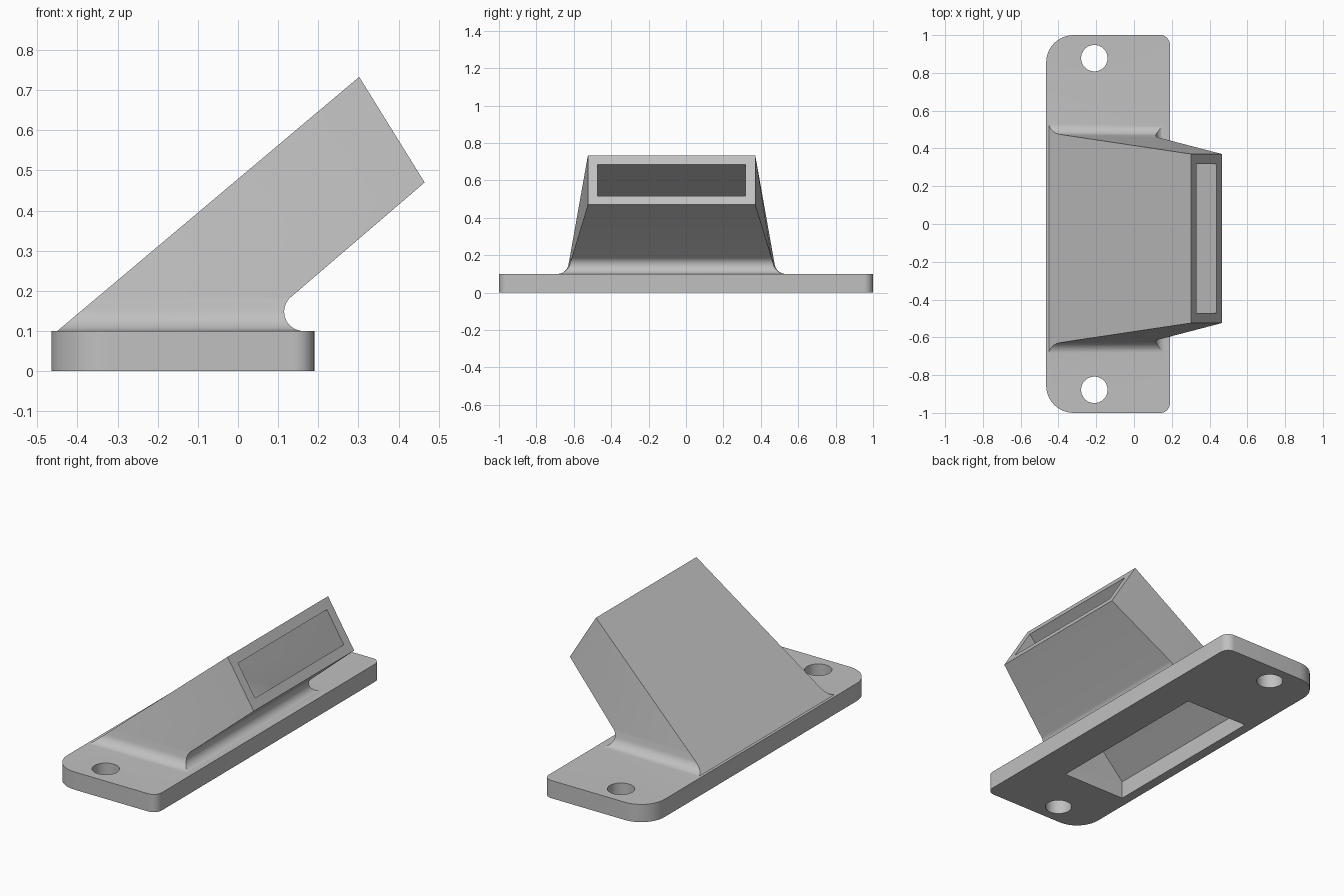
import bpy
import math

old = bpy.data.objects.get("Cube")
if old:
    bpy.data.objects.remove(old, do_unlink=True)

# Single plain colour
grey = bpy.data.materials.new("plain grey")
grey.use_nodes = True
colour = (0.53, 0.53, 0.53, 1)
grey.diffuse_color = colour
grey.node_tree.nodes["Principled BSDF"].inputs["Base Color"].default_value = colour

MID_Y = -0.077          # centre line of the duct
PLATE_TOP = 0.1


def loft(name, rings):
    """Closed solid through rings that share one point count."""
    n = len(rings[0])
    verts = [p for ring in rings for p in ring]
    faces = [list(range(n))[::-1], list(range(len(verts) - n, len(verts)))]
    for k in range(len(rings) - 1):
        for i in range(n):
            j = (i + 1) % n
            faces.append([k * n + i, k * n + j, (k + 1) * n + j, (k + 1) * n + i])
    mesh = bpy.data.meshes.new(name)
    mesh.from_pydata(verts, [], faces)
    mesh.materials.append(grey)
    obj = bpy.data.objects.new(name, mesh)
    bpy.context.collection.objects.link(obj)
    return obj


def ring(back, front):
    """Rectangle from (x, z, half width) of its back and front edges."""
    (xb, zb, wb), (xf, zf, wf) = back, front
    return [(xb, MID_Y - wb, zb), (xf, MID_Y - wf, zf),
            (xf, MID_Y + wf, zf), (xb, MID_Y + wb, zb)]


def combine(target, tool, operation):
    """Apply a boolean and discard the tool."""
    tool.hide_render = True
    mod = target.modifiers.new(operation, "BOOLEAN")
    mod.operation = operation
    mod.solver = "EXACT"
    mod.object = tool
    bpy.ops.object.select_all(action="DESELECT")
    target.select_set(True)
    bpy.context.view_layer.objects.active = target
    bpy.ops.object.modifier_apply(modifier=mod.name)
    bpy.data.objects.remove(tool, do_unlink=True)


# Mounting plate with large back corners and small front corners
BACK, FRONT = -0.465, 0.19
outline = []
for x, y, radius, start in ((FRONT, 1, 0.05, 0), (BACK, 1, 0.145, 90),
                            (BACK, -1, 0.145, 180), (FRONT, -1, 0.05, 270)):
    cx = x - math.copysign(radius, x)
    cy = y - math.copysign(radius, y)
    for i in range(13):
        a = math.radians(start + i * 7.5)
        outline.append((cx + radius * math.cos(a), cy + radius * math.sin(a)))
body = loft("mounting_plate_with_angled_duct",
            [[(x, y, z) for x, y in outline] for z in (0, PLATE_TOP)])

# Leaning duct, with a rounded fillet where it meets the plate
R = 0.048
ARC_X, ARC_Z = 0.163, PLATE_TOP + R
BASE_W, MOUTH_W = 0.56, 0.4475
TOP_EDGE, LOW_EDGE = (0.302, 0.733), (0.465, 0.47)


def half_width(z, end_z):
    return BASE_W + (MOUTH_W - BASE_W) * (z - PLATE_TOP) / (end_z - PLATE_TOP)


rings = []
STEPS = 16
for i in range(STEPS + 1):
    a = math.radians(270 - 139.6 * i / STEPS)
    z = ARC_Z + R * math.sin(a)
    drop = max(ARC_Z - z, 0)
    flare = R - math.sqrt(max(R * R - drop * drop, 0))
    x_back = -0.45 + (z - PLATE_TOP) * (TOP_EDGE[0] + 0.45) / (TOP_EDGE[1] - PLATE_TOP)
    rings.append(ring((x_back, z, half_width(z, TOP_EDGE[1]) + flare),
                      (ARC_X + R * math.cos(a), z, half_width(z, LOW_EDGE[1]) + flare)))
rings.insert(0, [(x, y, PLATE_TOP / 2) for x, y, z in rings[0]])
rings.append(ring((*TOP_EDGE, MOUTH_W), (*LOW_EDGE, MOUTH_W)))
combine(body, loft("duct", rings), "UNION")

# Passage from the underside up to the mouth, run slightly past both ends
top_in, low_in = (0.331, 0.685), (0.435, 0.515)
past = (0.085, 0.0535)
passage = [
    ring((-0.41, -0.05, 0.51), (-0.015, -0.05, 0.51)),
    ring((-0.41, PLATE_TOP, 0.51), (-0.015, PLATE_TOP, 0.51)),
    ring((*top_in, 0.395), (*low_in, 0.395)),
    ring((top_in[0] + past[0], top_in[1] + past[1], 0.395),
         (low_in[0] + past[0], low_in[1] + past[1], 0.395)),
]
combine(body, loft("passage_cutter", passage), "DIFFERENCE")

# Screw holes at both ends
for side in (-1, 1):
    circle = [(-0.21 + 0.07 * math.cos(t * math.tau / 40),
               side * 0.878 + 0.07 * math.sin(t * math.tau / 40)) for t in range(40)]
    hole = loft("hole_cutter", [[(x, y, z) for x, y in circle] for z in (-0.05, 0.2)])
    combine(body, hole, "DIFFERENCE")

# Smooth fillets and round corners, crisp edges elsewhere
body.select_set(True)
bpy.context.view_layer.objects.active = body
bpy.ops.object.shade_smooth_by_angle(angle=math.radians(25))
